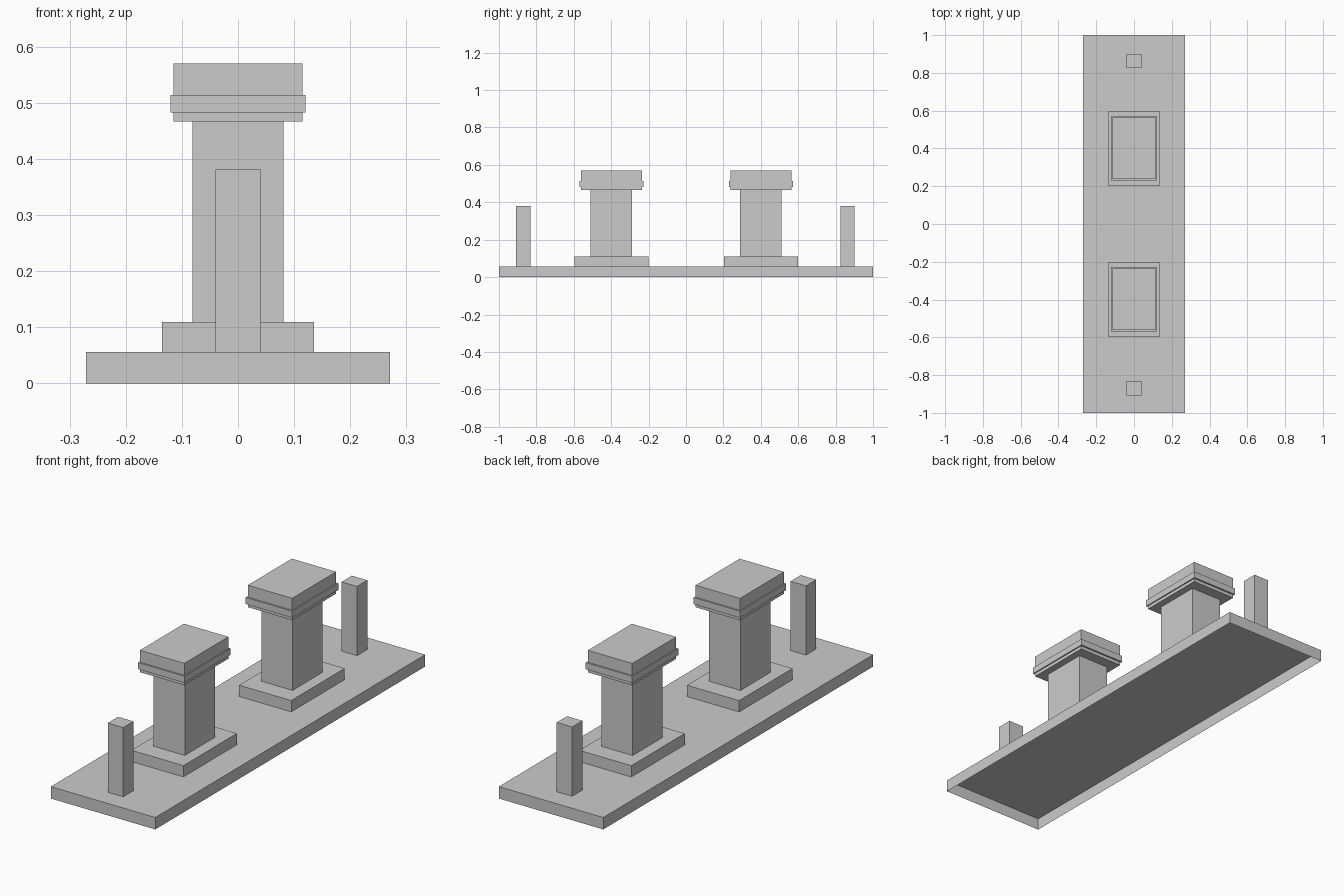
import bpy, bmesh

if "Cube" in bpy.data.objects:
    bpy.data.objects.remove(bpy.data.objects["Cube"])


def box(name, cx, cy, hx, hy, z0, z1, open_bottom=False):
    """Axis-aligned box from centre, half sizes and z range."""
    bm = bmesh.new()
    bmesh.ops.create_cube(bm, size=2.0)
    for v in bm.verts:
        v.co = (cx + v.co.x * hx, cy + v.co.y * hy, z1 if v.co.z > 0 else z0)
    if open_bottom:
        bm.normal_update()
        bottom = [f for f in bm.faces if f.normal.z < -0.5]
        bmesh.ops.delete(bm, geom=bottom, context='FACES_ONLY')
    mesh = bpy.data.meshes.new(name)
    bm.to_mesh(mesh)
    bm.free()
    obj = bpy.data.objects.new(name, mesh)
    bpy.context.collection.objects.link(obj)
    return obj


BASE_TOP = 0.056

# Long base slab, hollow underneath
box("base", 0, 0, 0.271, 1.0, 0, BASE_TOP, open_bottom=True)

# Two pillars, each with plinth, shaft, cap and projecting band
for side, y in (("front", -0.399), ("back", 0.4)):
    box(side + "_plinth", 0, y, 0.135, 0.198, BASE_TOP, 0.109)
    box(side + "_shaft", 0, y, 0.081, 0.111, 0.109, 0.467)
    box(side + "_cap", 0, y, 0.115, 0.163, 0.467, 0.57)
    box(side + "_cap_band", 0, y, 0.1205, 0.171, 0.483, 0.514)

# Slim posts at both ends
for side, y in (("front", -0.87), ("back", 0.863)):
    box(side + "_post", 0, y, 0.04, 0.038, BASE_TOP, 0.381)
